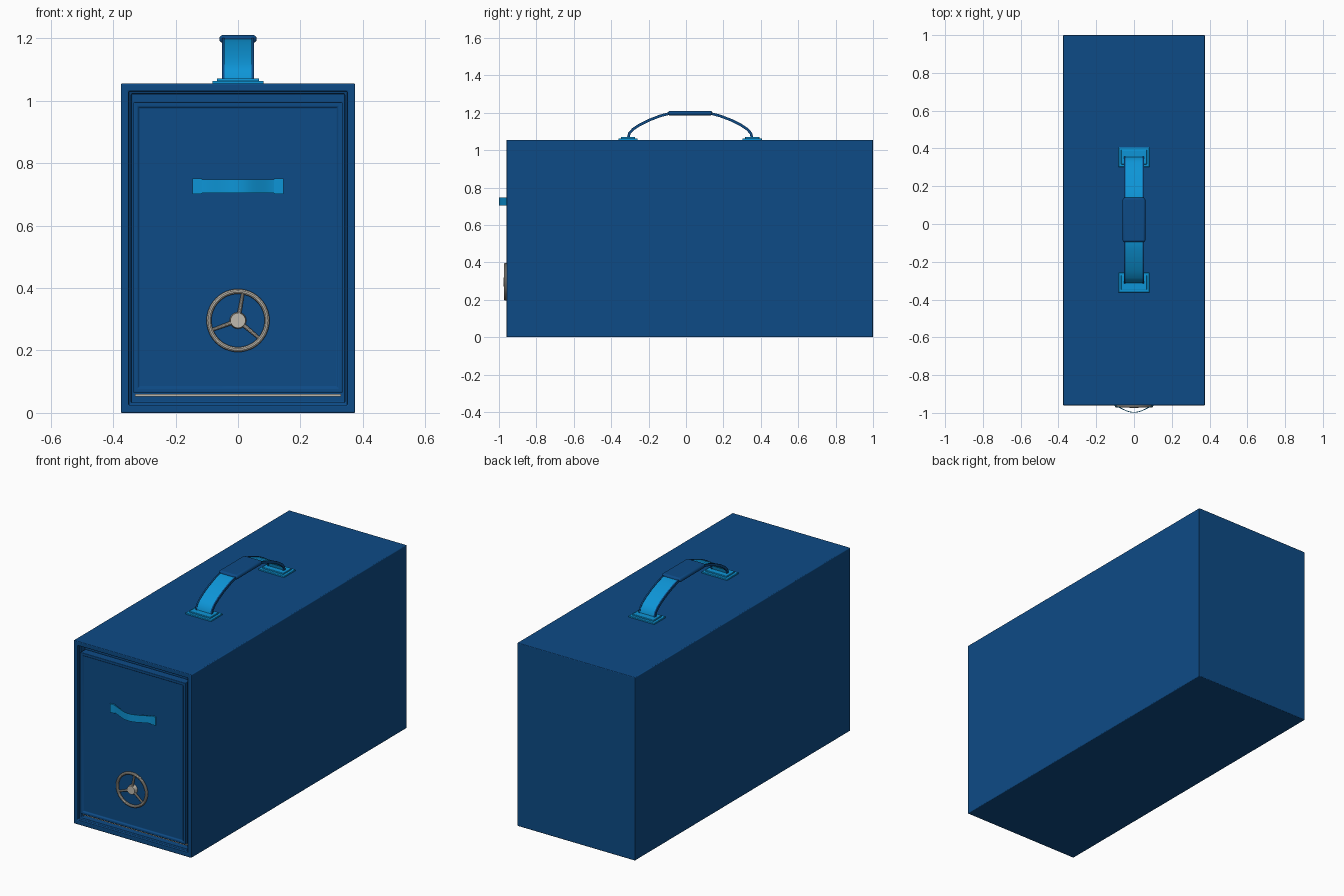
import bpy, bmesh, math
from mathutils import Vector

if "Cube" in bpy.data.objects:
    bpy.data.objects.remove(bpy.data.objects["Cube"])


def material(name, color):
    m = bpy.data.materials.new(name)
    m.use_nodes = True
    m.diffuse_color = (*color, 1)
    m.node_tree.nodes["Principled BSDF"].inputs["Base Color"].default_value = (*color, 1)
    return m


NAVY = material("navy blue", (0.004, 0.07, 0.24))
CYAN = material("bright blue", (0.004, 0.30, 0.68))
GREY = material("warm grey metal", (0.52, 0.49, 0.43))


def finish(name, bm, mat, bevel=0, segments=3):
    bmesh.ops.recalc_face_normals(bm, faces=bm.faces)
    mesh = bpy.data.meshes.new(name)
    bm.to_mesh(mesh)
    bm.free()
    mesh.materials.append(mat)
    ob = bpy.data.objects.new(name, mesh)
    bpy.context.collection.objects.link(ob)
    if bevel:
        mod = ob.modifiers.new("bevel", "BEVEL")
        mod.width, mod.segments, mod.limit_method = bevel, segments, "ANGLE"
    bpy.ops.object.select_all(action="DESELECT")
    ob.select_set(True)
    bpy.context.view_layer.objects.active = ob
    bpy.ops.object.shade_smooth_by_angle()
    return ob


def box_mesh(lo, hi):
    bm = bmesh.new()
    bmesh.ops.create_cube(bm, size=1)
    lo, hi = Vector(lo), Vector(hi)
    for v in bm.verts:
        v.co = [(a + b) / 2 + c * (b - a) for a, b, c in zip(lo, hi, v.co)]
    return bm


def box(name, lo, hi, mat, bevel=0):
    return finish(name, box_mesh(lo, hi), mat, bevel)


def step_front(bm, steps):
    """Inset the front face repeatedly; a positive depth goes into the body."""
    bm.normal_update()
    face = min(bm.faces, key=lambda f: f.calc_center_median().y)
    for width, depth in steps:
        bmesh.ops.inset_region(bm, faces=[face], thickness=width, use_even_offset=True)
        for v in face.verts:
            v.co.y += depth


def ribbon(name, path, across, half, thick, mat):
    """Sweep a flat band along a path, with its width along one axis."""
    bm = bmesh.new()
    across = Vector(across)
    path = [Vector(p) for p in path]
    rings = []
    for i, p in enumerate(path):
        tangent = path[min(i + 1, len(path) - 1)] - path[max(i - 1, 0)]
        n = tangent.cross(across).normalized() * thick / 2
        rings.append([bm.verts.new(p + a * across * half + b * n)
                      for a, b in ((-1, -1), (1, -1), (1, 1), (-1, 1))])
    for r, s in zip(rings, rings[1:]):
        for k in range(4):
            bm.faces.new((r[k], r[k - 1], s[k - 1], s[k]))
    bm.faces.new(rings[0])
    bm.faces.new(rings[-1])
    return finish(name, bm, mat)


# Case with a recessed front opening
case = box_mesh((-0.375, -0.96, 0), (0.375, 1, 1.055))
step_front(case, [(0.025, 0), (0, 0.02), (0.008, 0), (0, 0.035)])
finish("case", case, NAVY, 0.007)

# Door with a raised rim around a flat panel
door = box_mesh((-0.335, -0.957, 0.065), (0.335, -0.91, 0.995))
step_front(door, [(0.014, 0), (0.004, 0.006)])
finish("door", door, NAVY, 0.003)

# Metal seal showing in the gap around the lower door
box("seal_bottom", (-0.33, -0.94, 0.052), (0.33, -0.90, 0.061), GREY)
for side, s in (("right", -1), ("left", 1)):
    x = sorted((s * 0.343, s * 0.346))
    box("seal_" + side, (x[0], -0.935, 0.06), (x[1], -0.90, 0.18), GREY)

# Bowed door pull with two end tabs
pull = []
for i in range(25):
    x = -0.14 + 0.28 * i / 24
    pull.append((x, -0.953 - 0.022 * (1 + math.cos(math.pi * x / 0.14)), 0.726))
ribbon("door_pull", pull, (0, 0, 1), 0.021, 0.004, CYAN)
for side, s in (("right", -1), ("left", 1)):
    x = sorted((s * 0.115, s * 0.145))
    box("pull_tab_" + side, (x[0], -0.959, 0.701), (x[1], -0.949, 0.75), CYAN)

# Three-spoked hand wheel
HUB = Vector((0, -0.965, 0.296))
RADIUS = 0.093
bpy.ops.mesh.primitive_torus_add(location=HUB, rotation=(math.pi / 2, 0, 0), major_radius=RADIUS,
                                 minor_radius=0.008, major_segments=48, minor_segments=10)
rim = bpy.context.object
rim.name = "wheel_rim"
rim.data.materials.append(GREY)
bpy.ops.object.shade_smooth_by_angle()


def rod(name, a, b, r1, r2, sides):
    bpy.ops.mesh.primitive_cone_add(vertices=sides, radius1=r1, radius2=r2, depth=(b - a).length,
                                    location=(a + b) / 2,
                                    rotation=(b - a).to_track_quat("Z", "Y").to_euler())
    ob = bpy.context.object
    ob.name = name
    ob.data.materials.append(GREY)
    bpy.ops.object.shade_smooth_by_angle()


rod("wheel_hub", HUB + Vector((0, 0.016, 0)), HUB - Vector((0, 0.01, 0)), 0.027, 0.024, 24)
for i in range(3):
    a = math.radians(80 + 120 * i)
    tip = HUB + Vector((math.cos(a), 0, math.sin(a))) * RADIUS
    rod(f"wheel_spoke_{i + 1}", HUB, tip, 0.007, 0.005, 10)

# Carrying strap arched over the top, edged with piping
MID = 0.022
half_arch = [(0.33, 1.068), (0.325, 1.09), (0.305, 1.112), (0.27, 1.135),
             (0.22, 1.16), (0.16, 1.183), (0.11, 1.196), (0.05, 1.199)]
arch = [(0, MID - y, z) for y, z in half_arch] + [(0, MID + y, z) for y, z in reversed(half_arch)]
ribbon("strap", arch, (1, 0, 0), 0.046, 0.008, CYAN)
for side, s in (("right", -1), ("left", 1)):
    ribbon("strap_edge_" + side, [(s * 0.048, y, z) for _, y, z in arch], (1, 0, 0), 0.004, 0.014, NAVY)
box("grip", (-0.06, MID - 0.118, 1.185), (0.06, MID + 0.118, 1.21), NAVY, 0.011)

# Stepped anchor plates for the strap
for end, s in (("front", -1), ("back", 1)):
    c = MID + s * 0.332
    box("anchor_base_" + end, (-0.082, c - 0.052, 1.05), (0.082, c + 0.052, 1.063), CYAN, 0.003)
    box("anchor_step_" + end, (-0.068, c - 0.038, 1.06), (0.068, c + 0.038, 1.071), CYAN, 0.003)
